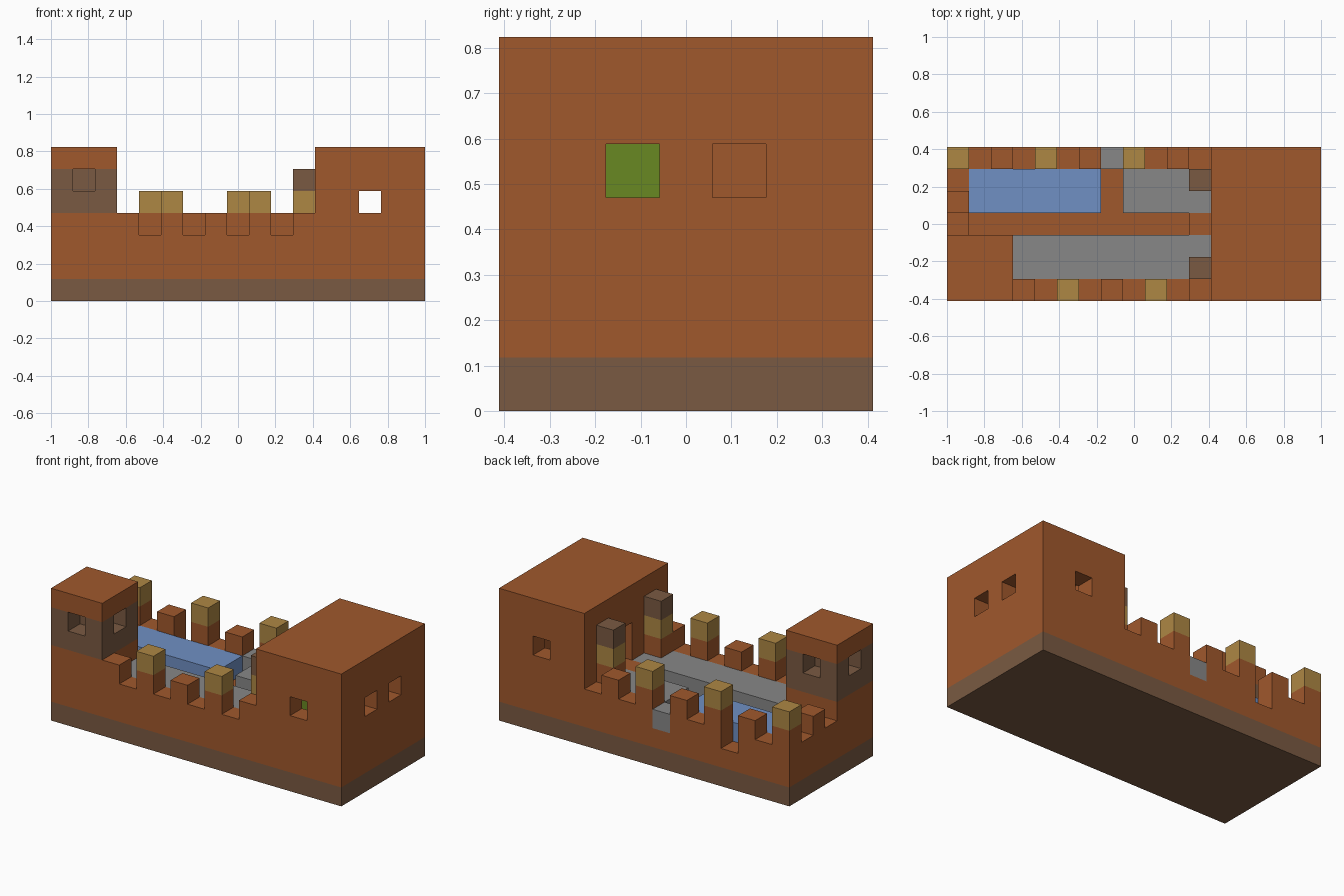
import bpy
import bmesh
from mathutils import Vector

old = bpy.data.objects.get("Cube")
if old:
    bpy.data.objects.remove(old, do_unlink=True)

# The model sits on a block grid, 17 long, 7 deep and 7 high
LENGTH, DEPTH = 17, 7
U = 2 / LENGTH


def linear(c):
    c /= 255
    return c / 12.92 if c <= 0.04045 else ((c + 0.055) / 1.055) ** 2.4


def material(name, *rgb):
    mat = bpy.data.materials.new(name)
    colour = (*[linear(c) for c in rgb], 1)
    mat.use_nodes = True
    mat.diffuse_color = colour
    mat.node_tree.nodes["Principled BSDF"].inputs["Base Color"].default_value = colour
    return mat


CLAY = material("clay_orange", 160, 88, 44)
BROWN = material("earth_brown", 122, 90, 66)
SAND = material("sand", 174, 135, 68)
STONE = material("stone_grey", 135, 135, 135)
WATER = material("water_blue", 112, 144, 196)
GREEN = material("leaf_green", 104, 136, 34)


def box(name, mat, low, high):
    """Box between two grid corners."""
    low, high = Vector(low), Vector(high)
    mid, size = (low + high) / 2, high - low
    bm = bmesh.new()
    bmesh.ops.create_cube(bm, size=1)
    for v in bm.verts:
        p = Vector([c * s for c, s in zip(v.co, size)]) + mid
        v.co = U * (p - Vector((LENGTH / 2, DEPTH / 2, 0)))
    mesh = bpy.data.meshes.new(name)
    bm.to_mesh(mesh)
    bm.free()
    mesh.materials.append(mat)
    obj = bpy.data.objects.new(name, mesh)
    bpy.context.collection.objects.link(obj)
    return obj


def carve(target, cuts):
    """Cut boxes out of a part."""
    for low, high in cuts:
        cutter = box("cutter", target.data.materials[0], low, high)
        cutter.hide_render = True
        mod = target.modifiers.new("opening", "BOOLEAN")
        mod.operation, mod.solver, mod.object = "DIFFERENCE", "EXACT", cutter
        bpy.context.view_layer.objects.active = target
        bpy.ops.object.modifier_apply(modifier=mod.name)
        bpy.data.objects.remove(cutter, do_unlink=True)


def post(name, x, y, *mats):
    """Stack of single blocks standing on the wall walk."""
    for i, mat in enumerate(mats):
        box(f"{name}_{i}", mat, (x, y, 3 + i), (x + 1, y + 1, 4 + i))


# Ground layer and courtyard floor
box("foundation", BROWN, (0, 0, 0), (17, 7, 1))
box("courtyard_floor", CLAY, (0, 0, 1), (17, 7, 2))

# Outer walls, with an opening and a grey block in the back wall
box("front_wall", CLAY, (3, 0, 2), (12, 1, 3))
box("left_end_wall", CLAY, (0, 3, 2), (1, 6, 3))
for start, end in ((0, 3), (4, 7), (8, 12)):
    box("back_wall", CLAY, (start, 6, 2), (end, 7, 3))
box("back_wall_stone", STONE, (7, 6, 2), (8, 7, 3))

# Raised paving, pool and doorstep
box("front_paving", STONE, (3, 1, 2), (12, 3, 3))
box("back_paving", STONE, (8, 4, 2), (12, 6, 3))
box("pool", WATER, (1, 4, 2), (7, 6, 3))
box("doorstep", CLAY, (11, 3, 2), (12, 4, 3))

# Battlements, every second one capped with sand
for i, x in enumerate(range(3, 12, 2)):
    post("front_merlon", x, 0, CLAY, *([SAND] if i % 2 else []))
for i, x in enumerate(range(0, 11, 2)):
    post("back_merlon", x, 6, CLAY, *([] if i % 2 else [SAND]))
post("end_merlon", 0, 4, CLAY)
for y in (1, 5):
    post("gate_post", 11, y, CLAY, SAND, BROWN)

# Small watch tower with a recessed window on each side
box("watch_tower_base", CLAY, (0, 0, 2), (3, 3, 4))
watch_room = box("watch_tower_room", BROWN, (0, 0, 4), (3, 3, 6))
carve(watch_room, [
    ((1, -1, 5), (2, 1, 6.5)), ((1, 2, 5), (2, 4, 6.5)),
    ((-1, 1, 5), (1, 2, 6.5)), ((2, 1, 5), (4, 2, 6.5)),
])
box("watch_tower_roof", CLAY, (0, 0, 6), (3, 3, 7))

# Hollow keep with a doorway and windows
keep = box("keep", CLAY, (12, 0, 2), (17, 7, 7))
carve(keep, [
    ((13, 1, 3), (16, 6, 6)),
    ((11, 3, 3), (14, 4, 5)),
    ((14, -1, 4), (15, 8, 5)),
    ((15, 2, 4), (18, 3, 5)),
    ((15, 4, 4), (18, 5, 5)),
])
box("keep_plant", GREEN, (13, 2, 3), (14, 3, 5))
